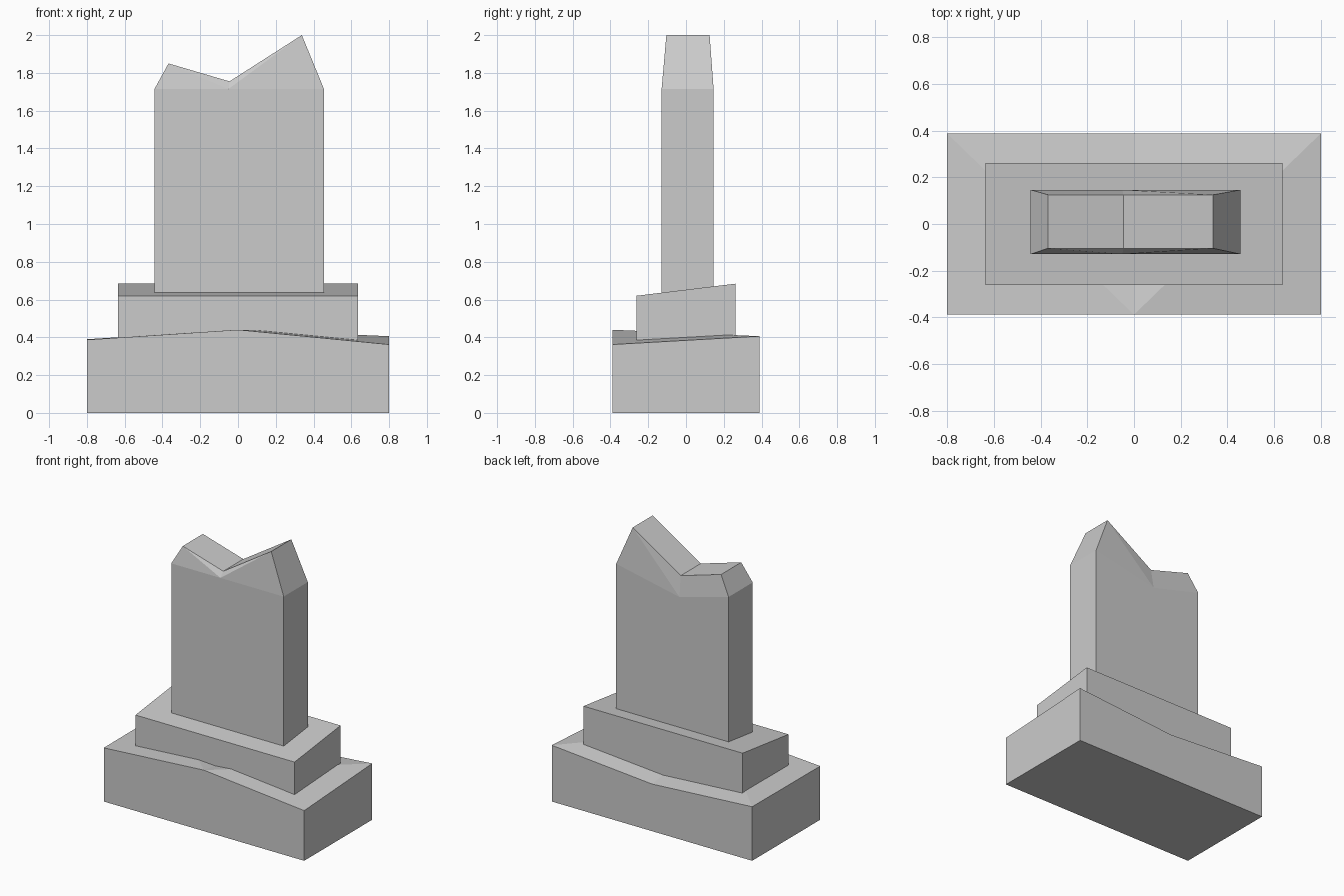
import bpy

if "Cube" in bpy.data.objects:
    bpy.data.objects.remove(bpy.data.objects["Cube"])


def build(name, verts, faces):
    mesh = bpy.data.meshes.new(name)
    mesh.from_pydata(verts, [], faces)
    mesh.validate()
    obj = bpy.data.objects.new(name, mesh)
    bpy.context.collection.objects.link(obj)
    return obj


def row(xs, y, zs):
    return [(x, y, z) for x, z in zip(xs, zs)]


# Foot: block with an uneven top, creased from the front middle
X, Y = 0.8, 0.388
xs = (-X, 0, X)
foot = (row(xs, -Y, (0, 0, 0)) + row(xs, -Y, (0.387, 0.44, 0.362))
        + row(xs, Y, (0, 0, 0)) + row(xs, Y, (0.39, 0.34, 0.406)))
build("foot", foot, [
    (0, 1, 4, 3), (1, 2, 5, 4), (7, 6, 9, 10), (8, 7, 10, 11),
    (6, 0, 3, 9), (2, 8, 11, 5), (0, 6, 7, 1), (1, 7, 8, 2),
    (3, 4, 9), (4, 10, 9), (4, 11, 10), (4, 5, 11)])

# Plinth: box with a top that rises to the back
X, Y = 0.635, 0.262
xs = (-X, X)
plinth = (row(xs, -Y, (0.3, 0.3)) + row(xs, -Y, (0.62, 0.62))
          + row(xs, Y, (0.3, 0.3)) + row(xs, Y, (0.684, 0.684)))
build("plinth", plinth, [
    (0, 1, 3, 2), (5, 4, 6, 7), (4, 0, 2, 6), (1, 5, 7, 3),
    (0, 4, 5, 1), (2, 3, 7, 6)])

# Stone slab: straight sides, bevelled shoulders and a broken V-shaped top
low = (-0.442, -0.05, 0.455)
high = (-0.368, -0.045, 0.338)
tops = (1.85, 1.755, 2.0)
slab = []
for y_low, y_high, dip in ((-0.129, -0.104, 1.715), (0.146, 0.125, 1.61)):
    slab += row(low, y_low, (0.55,) * 3)
    slab += row(low, y_low, (1.715, dip, 1.715))
    slab += row(high, y_high, tops)
front = [(0, 1, 4, 3), (1, 2, 5, 4), (3, 4, 6), (4, 7, 6), (4, 8, 7), (4, 5, 8)]
back = [tuple(i + 9 for i in reversed(f)) for f in front]
build("stone_slab", slab, front + back + [
    (9, 0, 3, 12), (12, 3, 6, 15), (2, 11, 14, 5), (5, 14, 17, 8),
    (6, 7, 16, 15), (7, 8, 17, 16), (0, 9, 10, 1), (1, 10, 11, 2)])
